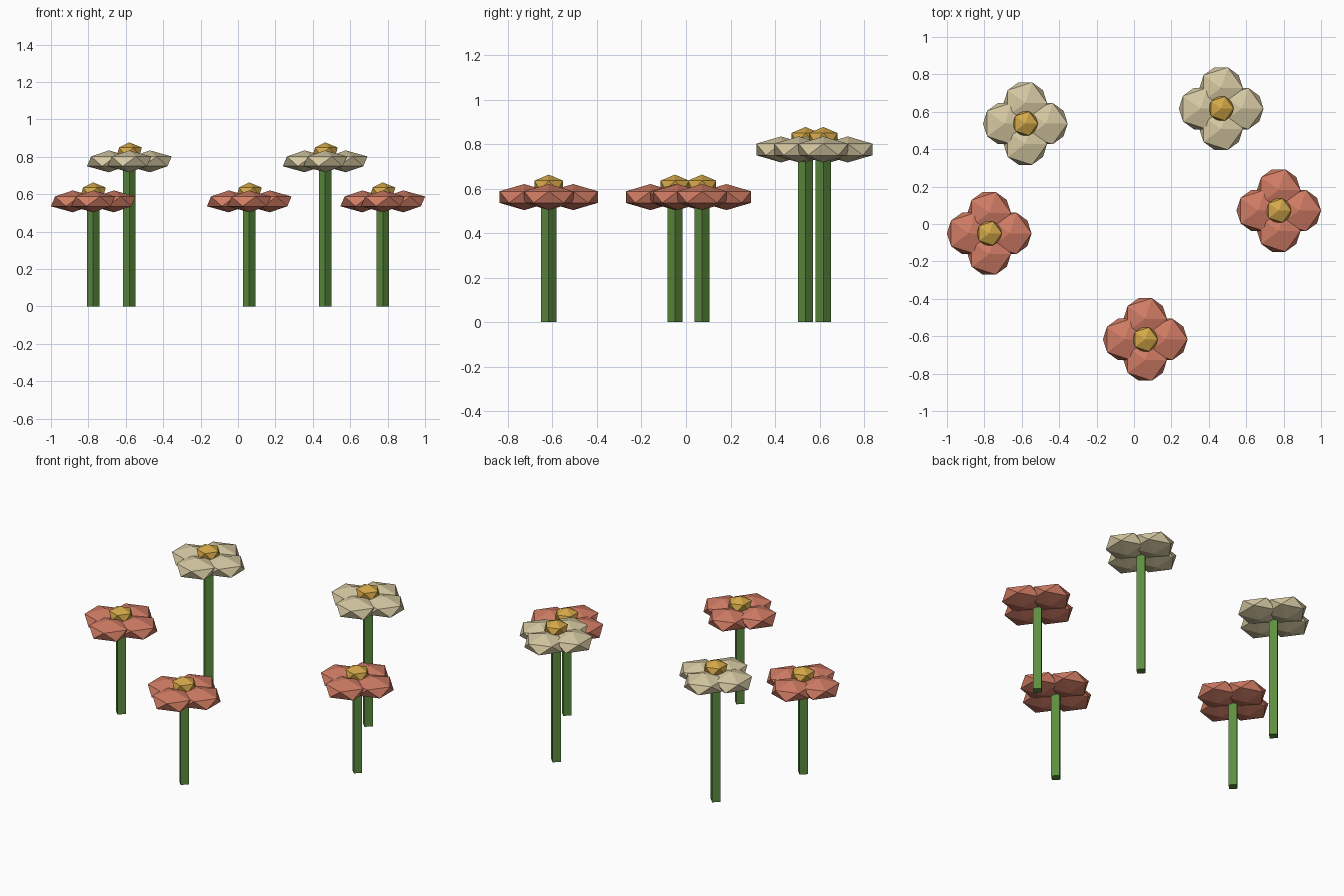
import bpy
from math import cos, sin, pi

cube = bpy.data.objects.get("Cube")
if cube:
    bpy.data.objects.remove(cube, do_unlink=True)


def material(name, rgb):
    mat = bpy.data.materials.new(name)
    mat.use_nodes = True
    mat.diffuse_color = (*rgb, 1)
    mat.node_tree.nodes["Principled BSDF"].inputs["Base Color"].default_value = (*rgb, 1)
    return mat


GREEN = material("stem green", (0.11, 0.27, 0.05))
CORAL = material("coral petal", (0.63, 0.20, 0.127))
CREAM = material("cream petal", (0.67, 0.58, 0.36))
GOLD = material("golden centre", (0.66, 0.39, 0.065))


def finish(name, mat):
    obj = bpy.context.object
    obj.name = name
    obj.data.materials.append(mat)


def faceted_blob(name, location, radius, half_height, mat):
    """Flattened twenty-sided ball."""
    bpy.ops.mesh.primitive_ico_sphere_add(subdivisions=1, radius=1, location=location)
    bpy.context.object.scale = (radius, radius, half_height)
    finish(name, mat)


def flower(name, x, y, height, petal_mat):
    # Four-sided stem with its corners on the axes
    bpy.ops.mesh.primitive_cylinder_add(vertices=4, radius=0.034, depth=height,
                                        location=(x, y, height / 2))
    finish(name + "_stem", GREEN)
    # Ring of four overlapping petals
    for i in range(4):
        a = i * pi / 2
        spot = (x + 0.11 * cos(a), y + 0.11 * sin(a), height)
        faceted_blob(f"{name}_petal_{i + 1}", spot, 0.13, 0.0585, petal_mat)
    # Raised centre
    faceted_blob(name + "_centre", (x, y, height + 0.052), 0.075, 0.049, GOLD)


flower("left_coral_flower", 0.774, 0.072, 0.562, CORAL)
flower("right_coral_flower", -0.774, -0.05, 0.562, CORAL)
flower("front_coral_flower", 0.06, -0.617, 0.562, CORAL)
flower("left_cream_flower", 0.466, 0.617, 0.776, CREAM)
flower("right_cream_flower", -0.581, 0.537, 0.776, CREAM)
